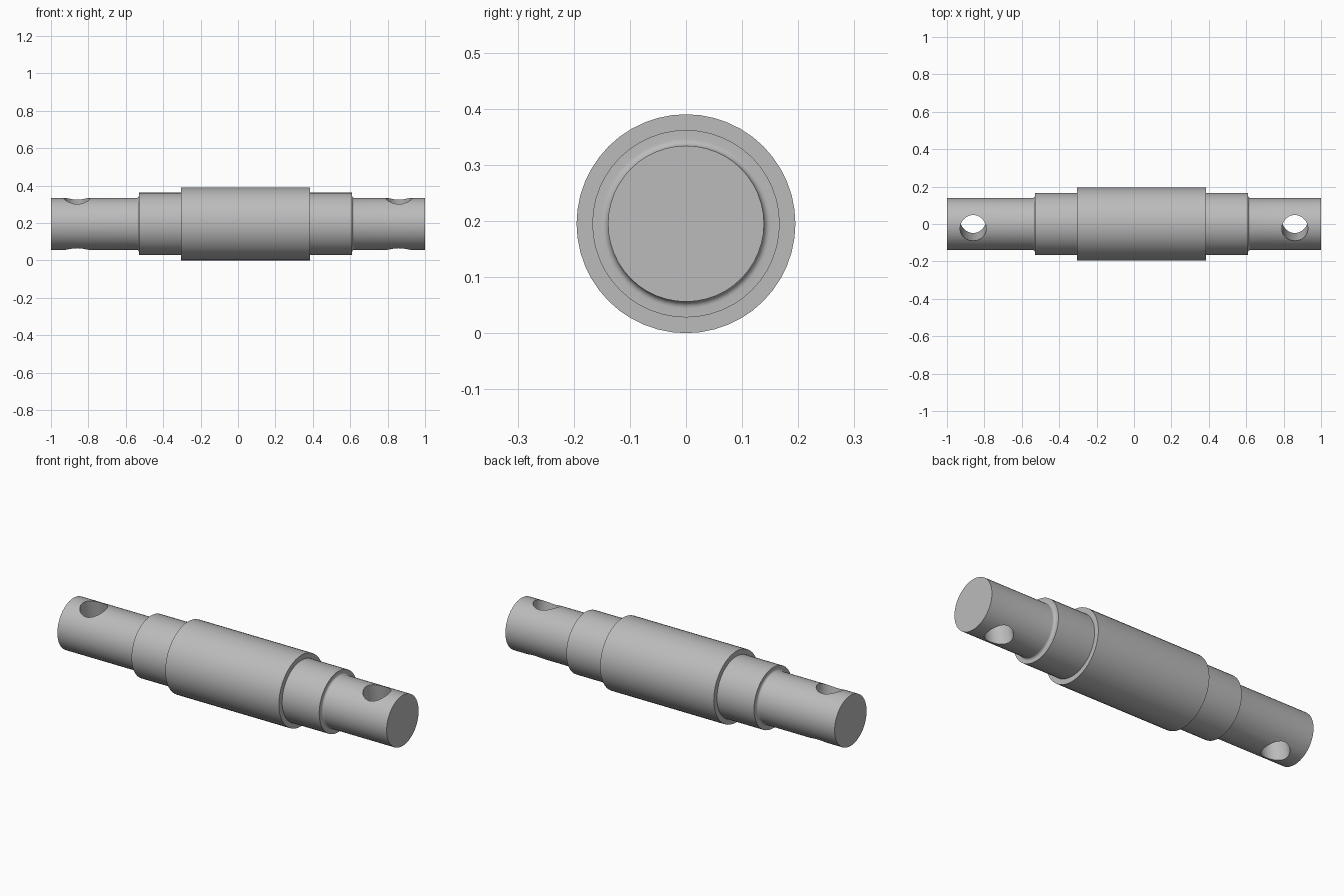
import bpy
import bmesh
import math
from mathutils import Matrix, Vector

old = bpy.data.objects.get("Cube")
if old:
    bpy.data.objects.remove(old, do_unlink=True)

R_END, R_STEP, R_BODY = 0.139, 0.167, 0.195
AXIS_Z = R_BODY
FILLET = 0.012
SEGMENTS = 48

steel = bpy.data.materials.new("grey steel")
steel.use_nodes = True
grey = (0.5, 0.5, 0.5, 1)
steel.diffuse_color = grey
steel.node_tree.nodes["Principled BSDF"].inputs["Base Color"].default_value = grey


def fillet(x, side):
    """Concave quarter round from the journal up to the shoulder at x."""
    arc = []
    for i in range(7):
        a = math.pi / 2 * i / 6
        arc.append((x + side * FILLET * (1 - math.sin(a)),
                    R_END + FILLET * (1 - math.cos(a))))
    return arc


def lathe(name, profile):
    """Revolve (x, radius) points about the x axis into a closed solid."""
    bm = bmesh.new()
    rings = []
    for x, r in profile:
        ring = []
        for i in range(SEGMENTS):
            a = math.tau * i / SEGMENTS
            ring.append(bm.verts.new((x, r * math.sin(a), r * math.cos(a))))
        rings.append(ring)
    for a, b in zip(rings, rings[1:]):
        for i in range(SEGMENTS):
            j = (i + 1) % SEGMENTS
            bm.faces.new((a[i], a[j], b[j], b[i]))
    bm.faces.new(rings[0])
    bm.faces.new(rings[-1])
    bmesh.ops.recalc_face_normals(bm, faces=bm.faces)
    mesh = bpy.data.meshes.new(name)
    bm.to_mesh(mesh)
    bm.free()
    mesh.materials.append(steel)
    obj = bpy.data.objects.new(name, mesh)
    bpy.context.collection.objects.link(obj)
    obj.location.z = AXIS_Z
    return obj


# Stepped shaft: journal, shoulder, body, shoulder, journal
left_fillet = fillet(0.61, 1)
right_fillet = fillet(-0.53, -1)
shaft = lathe("stepped_shaft", [
    (-1, R_END), *right_fillet, (-0.53, R_STEP),
    (-0.305, R_STEP), (-0.305, R_BODY),
    (0.385, R_BODY), (0.385, R_STEP),
    (0.61, R_STEP), *reversed(left_fillet), (1, R_END)])

# Tilted cross holes through both journals
for side in (-1, 1):
    bpy.ops.mesh.primitive_cylinder_add(
        vertices=SEGMENTS, radius=0.07, depth=0.6,
        location=(side * 0.86, 0, AXIS_Z), rotation=(math.radians(10), 0, 0))
    cutter = bpy.context.object
    cutter.name = "hole_cutter"
    cutter.hide_render = True
    cutter.data.materials.append(steel)
    mod = shaft.modifiers.new("cross_hole", 'BOOLEAN')
    mod.operation = 'DIFFERENCE'
    mod.solver = 'EXACT'
    mod.object = cutter
    bpy.ops.object.select_all(action='DESELECT')
    shaft.select_set(True)
    bpy.context.view_layer.objects.active = shaft
    bpy.ops.object.modifier_apply(modifier=mod.name)
    bpy.data.objects.remove(cutter, do_unlink=True)

bpy.ops.object.shade_smooth_by_angle(angle=math.radians(30))
